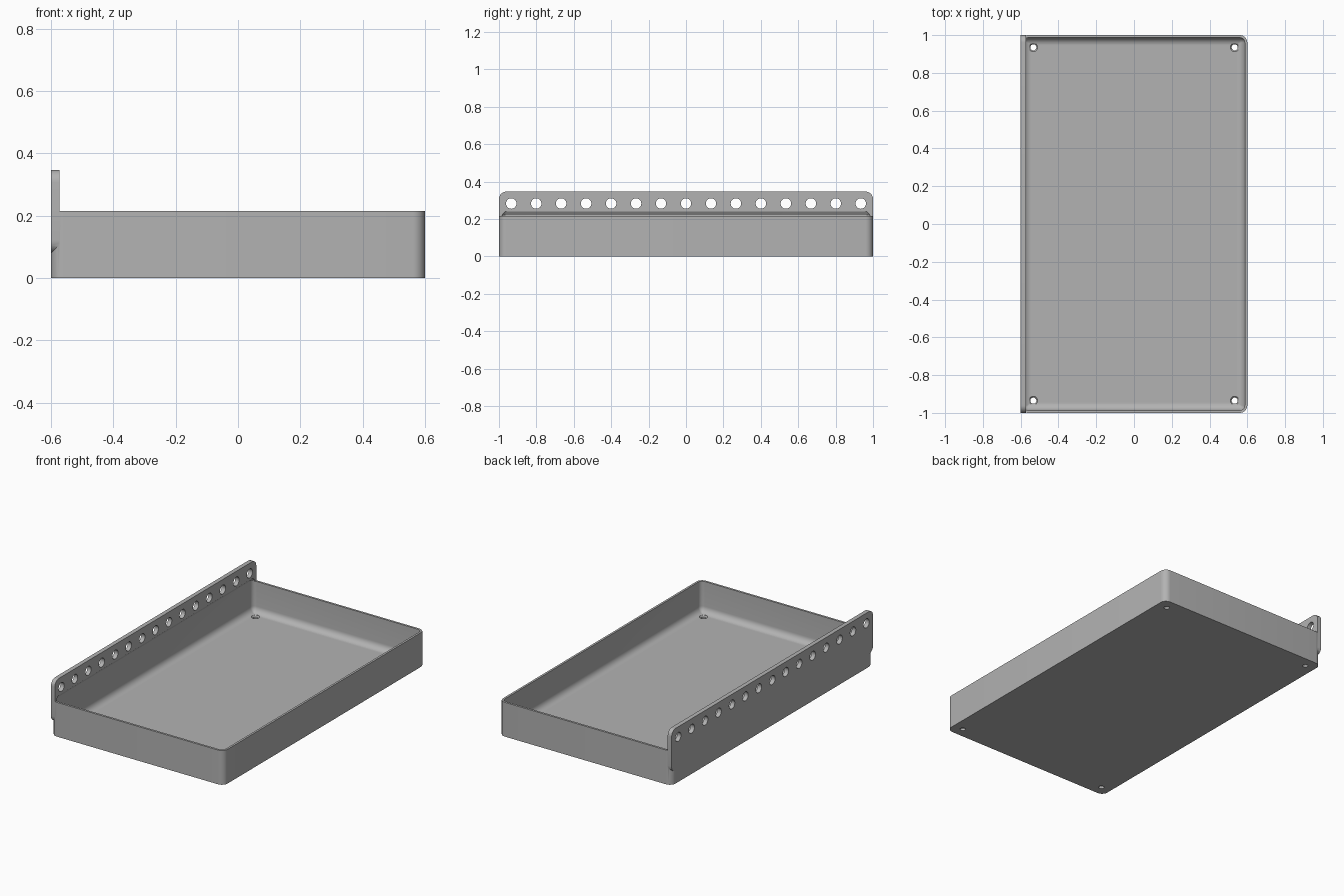
import bpy
import bmesh
from math import sin, cos, pi
from mathutils import Matrix, Vector

cube = bpy.data.objects.get("Cube")
if cube:
    bpy.data.objects.remove(cube, do_unlink=True)

# Overall sizes
HX, HY, RIM, TOP = 0.6, 1.0, 0.215, 0.347
WALL, FLOOR, CORNER, FILLET = 0.0135, 0.02, 0.04, 0.04
RAIL_T, RAIL_BOTTOM = 0.027, 0.08

grey = bpy.data.materials.new("grey plastic")
grey.use_nodes = True
grey.diffuse_color = (0.45, 0.45, 0.45, 1)
grey.node_tree.nodes["Principled BSDF"].inputs["Base Color"].default_value = (0.45, 0.45, 0.45, 1)


def rounded_rect(hu, hv, r, steps=8):
    """Outline of a rounded rectangle, counter-clockwise."""
    pts = []
    for q, (su, sv) in enumerate([(1, 1), (-1, 1), (-1, -1), (1, -1)]):
        for i in range(steps + 1):
            a = (q + i / steps) * pi / 2
            pts.append((su * (hu - r) + r * cos(a), sv * (hv - r) + r * sin(a)))
    return pts


def circle(r, n=32):
    return [(r * cos(2 * pi * i / n), r * sin(2 * pi * i / n)) for i in range(n)]


def loft(bm, layers, place=Matrix()):
    """Closed solid through stacked (outline, height) layers."""
    rings = [[bm.verts.new(place @ Vector((u, v, h))) for u, v in pts] for pts, h in layers]
    n = len(rings[0])
    for low, high in zip(rings, rings[1:]):
        for i in range(n):
            j = (i + 1) % n
            bm.faces.new((low[i], low[j], high[j], high[i]))
    bm.faces.new(rings[0][::-1])
    bm.faces.new(rings[-1])


def finish(name, bm):
    bmesh.ops.recalc_face_normals(bm, faces=bm.faces)
    mesh = bpy.data.meshes.new(name)
    bm.to_mesh(mesh)
    bm.free()
    mesh.materials.append(grey)
    ob = bpy.data.objects.new(name, mesh)
    bpy.context.collection.objects.link(ob)
    return ob


def combine(target, tool, operation):
    """Apply a boolean and discard the tool."""
    bpy.context.view_layer.objects.active = target
    mod = target.modifiers.new(operation, 'BOOLEAN')
    mod.object, mod.operation, mod.solver = tool, operation, 'EXACT'
    bpy.ops.object.modifier_apply(modifier=mod.name)
    bpy.data.objects.remove(tool, do_unlink=True)


# Outer tray block with rounded upright corners
bm = bmesh.new()
block = rounded_rect(HX, HY, CORNER)
loft(bm, [(block, 0), (block, RIM)])
tray = finish("tray_with_mounting_rail", bm)

# Tall rail along the right side, rounded at all four ends
bm = bmesh.new()
outline = rounded_rect(HY, (TOP - RAIL_BOTTOM) / 2, CORNER)
to_side = Matrix(((0, 0, 1, -HX), (1, 0, 0, 0), (0, 1, 0, (TOP + RAIL_BOTTOM) / 2), (0, 0, 0, 1)))
loft(bm, [(outline, 0), (outline, RAIL_T)], to_side)
combine(tray, finish("mounting_rail", bm), 'UNION')

# Inner cavity: filleted floor, straight walls, sloped undercut into the rail
bm = bmesh.new()


def inset(d):
    return rounded_rect(HX - WALL - d, HY - WALL - d, max(CORNER - WALL - d, 0.004))


layers = []
for i in range(9):
    a = i / 8 * pi / 2
    layers.append((inset(FILLET * (1 - sin(a))), FLOOR + FILLET * (1 - cos(a))))
layers += [(inset(0), 0.222), (inset(0.016), 0.245)]
loft(bm, layers)
combine(tray, finish("cavity_cutter", bm), 'DIFFERENCE')

# Row of rail holes and four countersunk floor holes
bm = bmesh.new()
for i in range(-7, 8):
    place = Matrix.Translation((-HX - 0.02, i * 0.1335, 0.283)) @ Matrix.Rotation(pi / 2, 4, 'Y')
    loft(bm, [(circle(0.028), 0), (circle(0.028), RAIL_T + 0.04)], place)
for x in (-0.533, 0.533):
    for y in (-0.935, 0.935):
        loft(bm, [(circle(0.016), -0.02), (circle(0.016), FLOOR - 0.007),
                  (circle(0.023), FLOOR), (circle(0.023), FLOOR + 0.02)],
             Matrix.Translation((x, y, 0)))
combine(tray, finish("hole_cutter", bm), 'DIFFERENCE')

# Smooth shading with sharp edges kept
bpy.ops.object.select_all(action='DESELECT')
tray.select_set(True)
bpy.context.view_layer.objects.active = tray
bpy.ops.object.shade_smooth_by_angle(angle=pi / 6)
